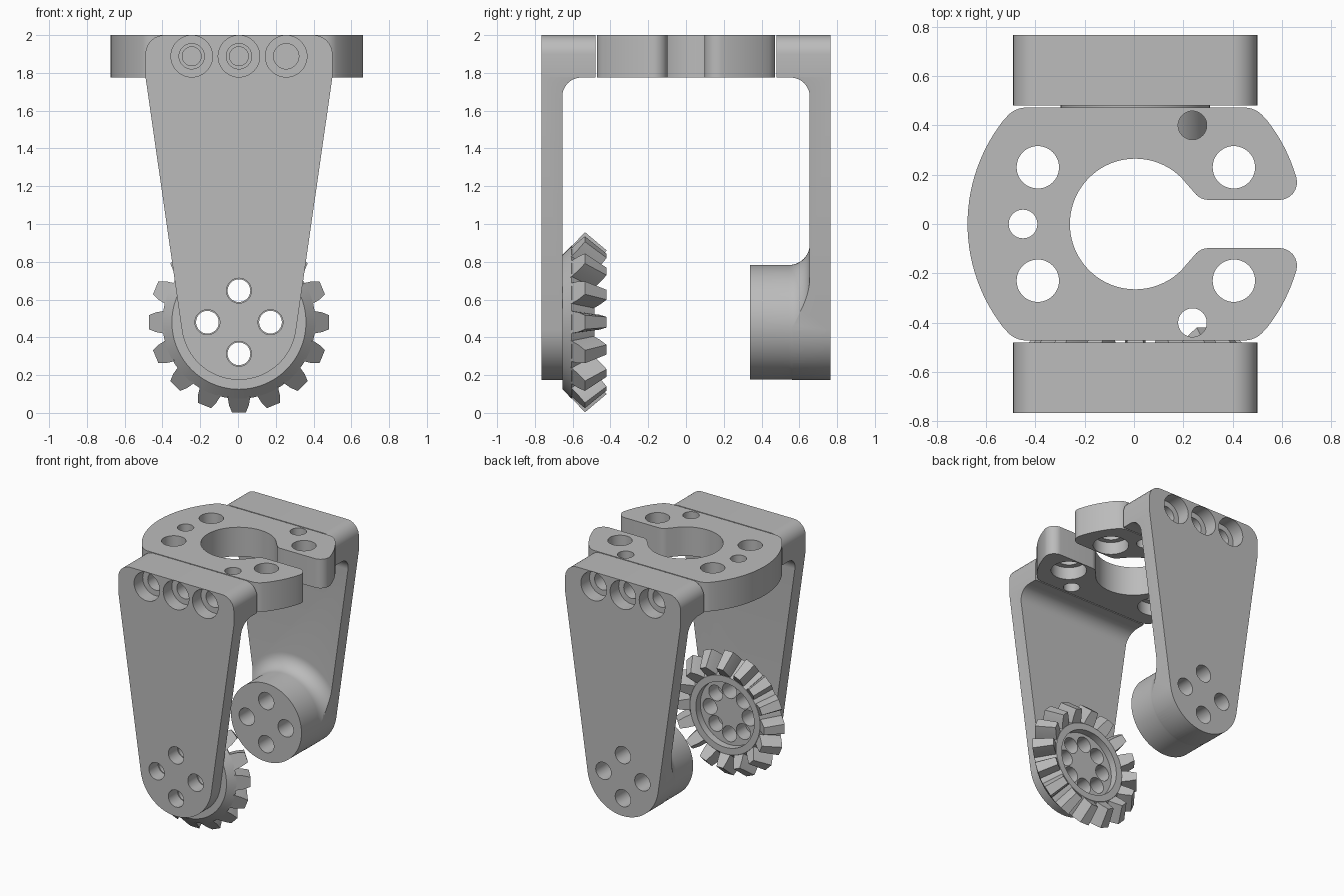
import bpy, bmesh, math
from mathutils import Vector

if "Cube" in bpy.data.objects:
    bpy.data.objects.remove(bpy.data.objects["Cube"], do_unlink=True)

grey = bpy.data.materials.new("plain_grey")
grey.use_nodes = True
grey.diffuse_color = (0.5, 0.5, 0.5, 1)
grey.node_tree.nodes["Principled BSDF"].inputs["Base Color"].default_value = (0.5, 0.5, 0.5, 1)

CX = 0.005          # shared centre line
PIVOT = 0.48        # height of the lower pivot


def make(name, bm):
    bmesh.ops.recalc_face_normals(bm, faces=bm.faces)
    mesh = bpy.data.meshes.new(name)
    bm.to_mesh(mesh)
    bm.free()
    mesh.materials.append(grey)
    ob = bpy.data.objects.new(name, mesh)
    bpy.context.collection.objects.link(ob)
    return ob


def loft(bm, rings, closed=True):
    """Skin equal rings of points and cap both ends."""
    vs = [[bm.verts.new(p) for p in ring] for ring in rings]
    n = len(vs[0])
    for a, b in zip(vs, vs[1:]):
        for i in range(n):
            j = (i + 1) % n
            bm.faces.new((a[i], a[j], b[j], b[i]))
    bm.faces.new(vs[0])
    bm.faces.new(vs[-1])


def prism(name, pts, axis, a, b):
    place = {"X": lambda p, t: (t, p[0], p[1]),
             "Y": lambda p, t: (p[0], t, p[1]),
             "Z": lambda p, t: (p[0], p[1], t)}[axis]
    bm = bmesh.new()
    loft(bm, [[place(p, t) for p in pts] for t in (a, b)])
    return make(name, bm)


def lathe(name, profile, seg=96):
    """Revolve (radius, y) points about the pivot axis."""
    bm = bmesh.new()
    turn = [math.tau * i / seg for i in range(seg)]
    loft(bm, [[(CX + r * math.cos(t), y, PIVOT + r * math.sin(t)) for t in turn]
              for r, y in profile])
    return make(name, bm)


def arc(cx, cy, r, start, end, n):
    angles = [math.radians(start + (end - start) * i / n) for i in range(n + 1)]
    return [(cx + r * math.cos(t), cy + r * math.sin(t)) for t in angles]


def rounded(pts, n=8):
    """Fillet each point of an open path that carries a radius."""
    out = []
    for i, p in enumerate(pts):
        if len(p) == 2:
            out.append(p)
            continue
        c, r = Vector(p[:2]), p[2]
        u = (Vector(pts[i - 1][:2]) - c).normalized()
        v = (Vector(pts[i + 1][:2]) - c).normalized()
        half = u.angle(v) / 2
        centre = c + (u + v).normalized() * r / math.sin(half)
        s = c + u * r / math.tan(half) - centre
        e = c + v * r / math.tan(half) - centre
        out += [tuple(centre + s.lerp(e, k / n).normalized() * r) for k in range(n + 1)]
    return out


def boolean(ob, other, op):
    mod = ob.modifiers.new("cut", "BOOLEAN")
    mod.operation, mod.object, mod.solver = op, other, "EXACT"
    bpy.context.view_layer.objects.active = ob
    bpy.ops.object.modifier_apply(modifier=mod.name)
    bpy.data.objects.remove(other, do_unlink=True)


def drill(ob, x, v, r, axis, a, b):
    boolean(ob, prism("cutter", arc(x, v, r, 0, 352.5, 47), axis, a, b), "DIFFERENCE")


def finish(ob):
    bpy.ops.object.select_all(action="DESELECT")
    ob.select_set(True)
    bpy.context.view_layer.objects.active = ob
    bpy.ops.object.shade_smooth_by_angle(angle=math.radians(30))


# Tapered arm outline: rounded top corners, round lower end
right = arc(0, PIVOT, 0.305, -90, -8, 20) + [(0.495, 1.78), (0.495, 2.0, 0.1), (0, 2.0)]
right = rounded(right)[:-1]
outline = [(CX + x, z) for x, z in right]
outline += [(CX - x, z) for x, z in reversed(right[1:])]

# Side section of an arm: thin plate, filleted into the thick top block
section = rounded([(0.78, 0), (0.655, 0), (0.655, 1.775, 0.1), (0.48, 1.775),
                   (0.48, 2.2), (0.78, 2.2)])


def arm(name, side, boss):
    ob = prism(name, [(side * y, z) for y, z in section], "X", -0.8, 0.8)
    if boss:
        # Round boss flaring into the plate
        flare = arc(0.413, 0.545, 0.11, 180, 90, 12)
        boolean(ob, lathe("boss", [(0.303, 0.338)] + flare + [(0.413, 0.70)]), "UNION")
    boolean(ob, prism("outline", outline, "Y", side * 0.2, side * 0.766), "INTERSECT")
    # Pivot bolt holes
    for dx, dz in ((0.167, 0), (-0.167, 0), (0, 0.167), (0, -0.167)):
        drill(ob, CX + dx, PIVOT + dz, 0.066, "Y", side * 0.2, side * 0.9)
    # Counterbored screw holes in the top block
    for dx in (-0.25, 0, 0.25):
        drill(ob, CX + dx, 1.888, 0.067, "Y", side * 0.4, side * 0.9)
        drill(ob, CX + dx, 1.888, 0.11, "Y", side * 0.66, side * 0.9)
    finish(ob)


arm("front_arm", -1, False)
arm("back_arm", 1, True)

# Slotted top ring
half = arc(0, 0, 0.265, 180, 45, 30)
half += [(0.265, 0.098, 0.07), (0.668, 0.098, 0.07)]
half += arc(0, 0, 0.68, 16, 38, 8)
half += [(0.487, 0.472, 0.1), (-0.487, 0.472, 0.1)]
half += arc(0, 0, 0.68, 142, 180, 14)
half = rounded(half)
loop = half + [(x, -y) for x, y in reversed(half[1:-1])]
ring = prism("top_ring", [(CX + x, y) for x, y in loop], "Z", 1.775, 2.0)
for sy in (-1, 1):
    for x in (-0.39, 0.405):
        drill(ring, x, sy * 0.23, 0.086, "Z", 1.7, 2.1)
        drill(ring, x, sy * 0.23, 0.125, "Z", 1.7, 1.87)
    drill(ring, 0.237, sy * 0.4, 0.058, "Z", 1.7, 2.1)
    for dx in (-0.25, 0):
        drill(ring, CX + dx, 1.888, 0.05, "Y", sy * 0.36, sy * 0.5)
drill(ring, -0.45, 0, 0.058, "Z", 1.7, 2.1)
finish(ring)

# Bevel gear body with recessed hub and bolt circle
gear = lathe("gear_body", [(0.355, -0.655), (0.405, -0.605), (0.30, -0.485),
                           (0.25, -0.485), (0.25, -0.54)])
for i in range(8):
    t = math.tau * i / 8
    drill(gear, CX + 0.167 * math.cos(t), PIVOT + 0.167 * math.sin(t), 0.06, "Y", -0.7, -0.4)
finish(gear)


# Bevel gear teeth, each lofted from its outer to its inner end
def tooth_end(base, tip, w, t):
    mid = tuple(0.45 * b + 0.55 * p for b, p in zip(base, tip))
    side = [(base, w), (mid, 0.87 * w), (tip, 0.62 * w)]
    path = [(p, h) for p, h in side] + [(p, -h) for p, h in reversed(side)]
    c, s = math.cos(t), math.sin(t)
    return [(CX + r * c - h * s, y, PIVOT + r * s + h * c) for (r, y), h in path]


bm = bmesh.new()
for i in range(16):
    t = math.tau * i / 16
    loft(bm, [tooth_end((0.395, -0.612), (0.477, -0.535), 0.06, t),
              tooth_end((0.285, -0.50), (0.38, -0.42), 0.045, t)])
finish(make("gear_teeth", bm))
